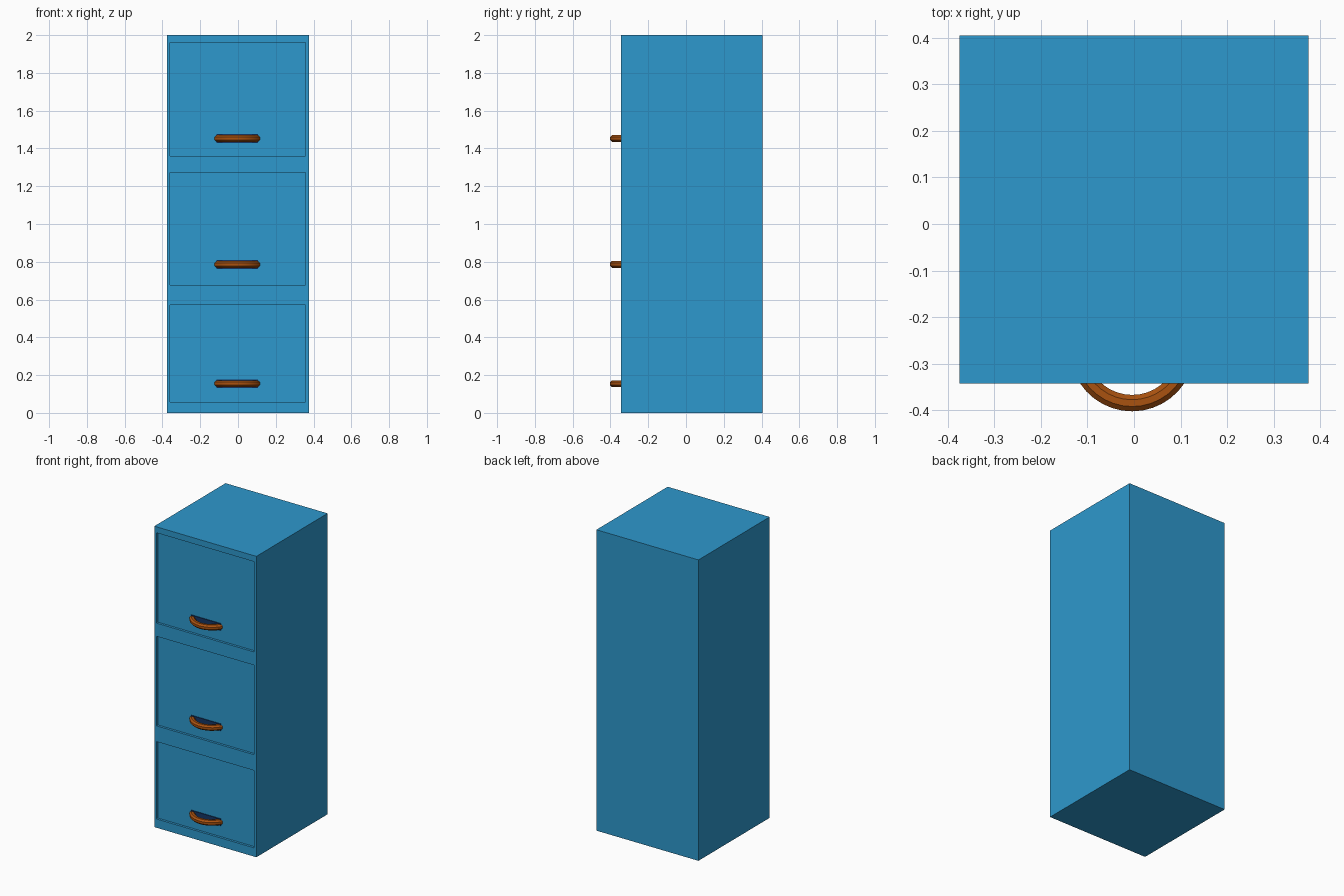
import bpy, bmesh, math

if "Cube" in bpy.data.objects:
    bpy.data.objects.remove(bpy.data.objects["Cube"])


def material(name, rgb):
    m = bpy.data.materials.new(name)
    m.diffuse_color = (*rgb, 1.0)
    m.use_nodes = True
    m.node_tree.nodes["Principled BSDF"].inputs["Base Color"].default_value = m.diffuse_color
    return m


BLUE = material("cabinet blue", (0.027, 0.314, 0.610))
BROWN = material("handle brown", (0.40, 0.084, 0.005))
NAVY = material("handle plate navy", (0.007, 0.035, 0.13))

HALF, FRONT, BACK, TOP = 0.375, -0.343, 0.405, 2.0
RECESS = 0.015
DRAWERS = [(0.058, 0.572), (0.677, 1.272), (1.36, 1.96)]
HANDLE_Z = [0.155, 0.786, 1.453]
HANDLE_X = -0.004


def make_object(name, bm, mat):
    bmesh.ops.recalc_face_normals(bm, faces=bm.faces)
    me = bpy.data.meshes.new(name)
    bm.to_mesh(me)
    bm.free()
    me.materials.append(mat)
    ob = bpy.data.objects.new(name, me)
    bpy.context.collection.objects.link(ob)
    return ob


# Cabinet: gridded front with the drawer cells pushed in, plus plain sides
def cabinet():
    bm = bmesh.new()
    xs = [-HALF, -0.36, 0.357, HALF]
    zs = [0.0] + [z for d in DRAWERS for z in d] + [TOP]
    grid = [[bm.verts.new((x, FRONT, z)) for x in xs] for z in zs]
    back = [[bm.verts.new((x, BACK, z)) for x in xs] for z in zs]
    panels = []
    for j in range(len(zs) - 1):
        for i in range(3):
            f = bm.faces.new((grid[j][i], grid[j][i + 1], grid[j + 1][i + 1], grid[j + 1][i]))
            bm.faces.new((back[j][i], back[j + 1][i], back[j + 1][i + 1], back[j][i + 1]))
            if i == 1 and j % 2 == 1:
                panels.append(f)
        for i in (0, 3):
            bm.faces.new((grid[j][i], back[j][i], back[j + 1][i], grid[j + 1][i]))
    for j in (0, -1):
        for i in range(3):
            bm.faces.new((grid[j][i], grid[j][i + 1], back[j][i + 1], back[j][i]))
    bmesh.ops.recalc_face_normals(bm, faces=bm.faces)
    # Recessed drawer fronts
    bmesh.ops.inset_individual(bm, faces=panels, thickness=0.0005, depth=0.0)
    for f in panels:
        for v in f.verts:
            v.co.y += RECESS
    return make_object("cabinet", bm, BLUE)


# Handle: eight-sided tube swept along an arc that ends in the drawer front
def handle(name, z):
    bm = bmesh.new()
    radius, cy, tube, sides, steps = 0.117, -0.268, 0.018, 8, 14
    a_end = math.acos((cy - (FRONT + RECESS)) / radius) + 0.12
    rings = []
    for s in range(steps + 1):
        a = -a_end + 2 * a_end * s / steps
        ring = []
        for k in range(sides):
            t = 2 * math.pi * (k + 0.5) / sides
            r = radius + tube * 1.06 * math.cos(t)
            ring.append(bm.verts.new((HANDLE_X + r * math.sin(a), cy - r * math.cos(a),
                                      z + tube * 1.06 * math.sin(t))))
        rings.append(ring)
    for r0, r1 in zip(rings, rings[1:]):
        for k in range(sides):
            n = (k + 1) % sides
            bm.faces.new((r0[k], r0[n], r1[n], r1[k]))
    bm.faces.new(rings[0])
    bm.faces.new(rings[-1])
    ob = make_object(name, bm, BROWN)
    bpy.ops.object.select_all(action='DESELECT')
    ob.select_set(True)
    bpy.context.view_layer.objects.active = ob
    bpy.ops.object.shade_smooth_by_angle(angle=math.radians(30))


# Thin dark plate behind the handle
def plate(name, z):
    bm = bmesh.new()
    bmesh.ops.create_cube(bm, size=1.0)
    for v in bm.verts:
        v.co = (HANDLE_X + v.co.x * 0.22, FRONT + RECESS - 0.002 + v.co.y * 0.006, z + v.co.z * 0.046)
    make_object(name, bm, NAVY)


cabinet()
for label, z in zip(("bottom", "middle", "top"), HANDLE_Z):
    handle(label + "_handle", z)
    plate(label + "_handle_plate", z)
